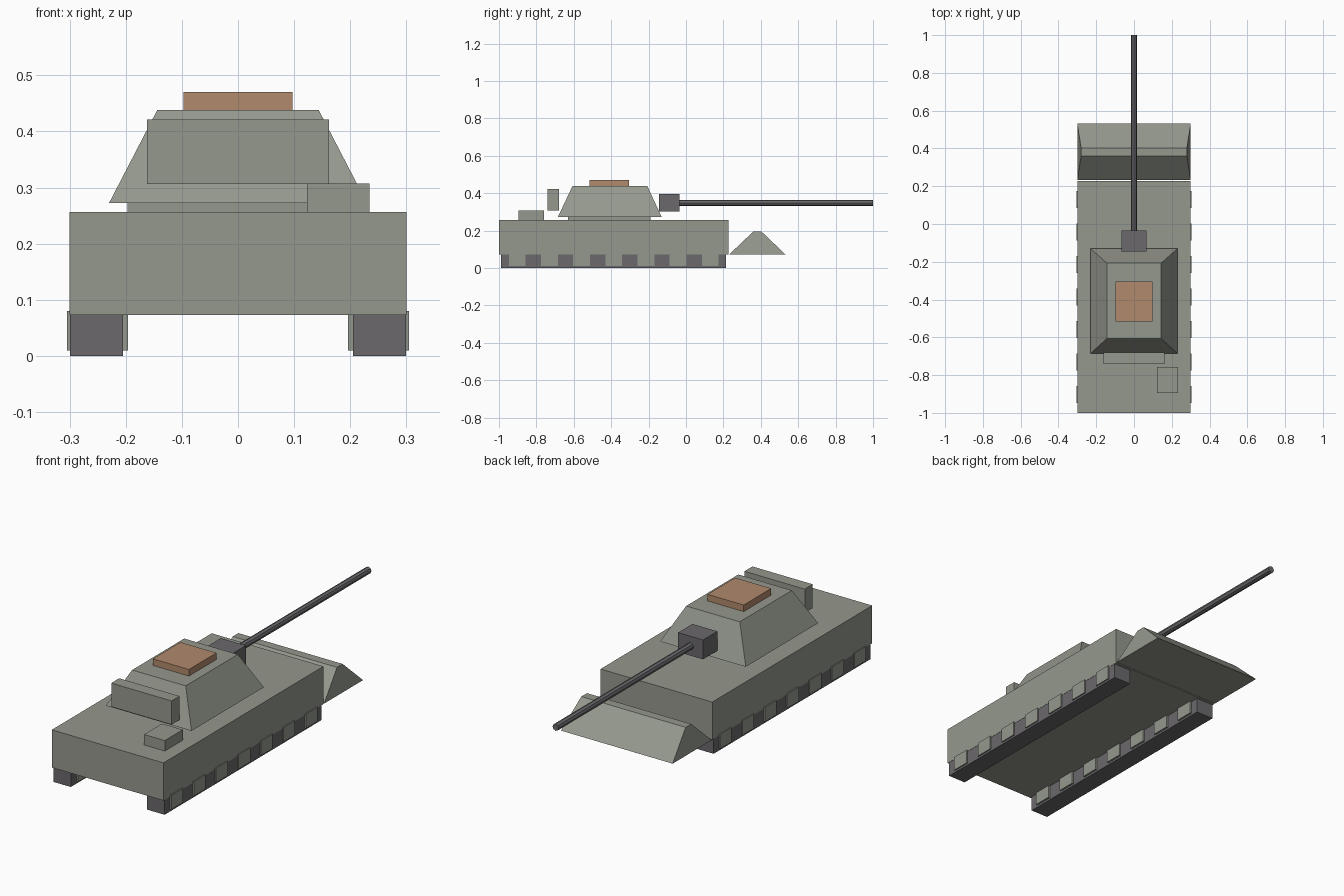
import bpy
import bmesh
import math

cube = bpy.data.objects.get("Cube")
if cube:
    bpy.data.objects.remove(cube, do_unlink=True)


def make_material(name, rgb):
    mat = bpy.data.materials.new(name)
    mat.use_nodes = True
    mat.diffuse_color = (*rgb, 1)
    mat.node_tree.nodes["Principled BSDF"].inputs["Base Color"].default_value = (*rgb, 1)
    return mat


armour = make_material("grey green armour", (0.30, 0.315, 0.27))
steel = make_material("dark steel", (0.145, 0.14, 0.15))
rust = make_material("rust brown", (0.44, 0.255, 0.152))


def finish(name, bm, mat):
    bmesh.ops.recalc_face_normals(bm, faces=bm.faces)
    mesh = bpy.data.meshes.new(name)
    bm.to_mesh(mesh)
    bm.free()
    mesh.materials.append(mat)
    obj = bpy.data.objects.new(name, mesh)
    bpy.context.collection.objects.link(obj)
    return obj


def block(name, mat, x, y, z, top_x=None, top_y=None):
    """Box between (low, high) ranges, with an optional different top rectangle."""
    bm = bmesh.new()
    bmesh.ops.create_cube(bm, size=1)
    for v in bm.verts:
        top = v.co.z > 0
        xs = top_x if top and top_x else x
        ys = top_y if top and top_y else y
        v.co = (xs[v.co.x > 0], ys[v.co.y > 0], z[top])
    return finish(name, bm, mat)


# Hull and the wedge in front of it
block("hull", armour, (-0.3, 0.3), (-1, 0.227), (0.073, 0.256))
block("front_wedge", armour, (-0.3, 0.3), (0.232, 0.531), (0.073, 0.195),
      (-0.28, 0.28), (0.36, 0.403))

# Tracks, each with a row of road wheel blocks
for side, s in (("left", 1), ("right", -1)):
    block(side + "_track", steel, sorted((s * 0.205, s * 0.299)), (-0.99, 0.215), (0, 0.075))
    for i in range(7):
        y = -0.902 + i * 0.172
        block(f"{side}_wheel_block_{i + 1}", armour, sorted((s * 0.196, s * 0.305)),
              (y - 0.045, y + 0.045), (0.01, 0.08))

# Turret
block("turret_ring", armour, (-0.197, 0.197), (-0.63, -0.19), (0.256, 0.272))
block("turret", armour, (-0.23, 0.23), (-0.685, -0.13), (0.272, 0.438),
      (-0.144, 0.144), (-0.607, -0.207))
block("hatch", rust, (-0.097, 0.097), (-0.515, -0.304), (0.438, 0.47))
block("rear_stowage_box", armour, (-0.162, 0.162), (-0.741, -0.68), (0.306, 0.421))
block("engine_box", armour, (0.123, 0.234), (-0.896, -0.758), (0.256, 0.307))

# Gun
block("gun_mantlet", steel, (-0.067, 0.067), (-0.145, -0.035), (0.301, 0.395))
bpy.ops.mesh.primitive_cylinder_add(vertices=8, radius=0.0165, depth=1.06,
                                    location=(0, 0.47, 0.348),
                                    rotation=(math.pi / 2, 0, 0))
barrel = bpy.context.object
barrel.name = "gun_barrel"
barrel.data.materials.append(steel)
